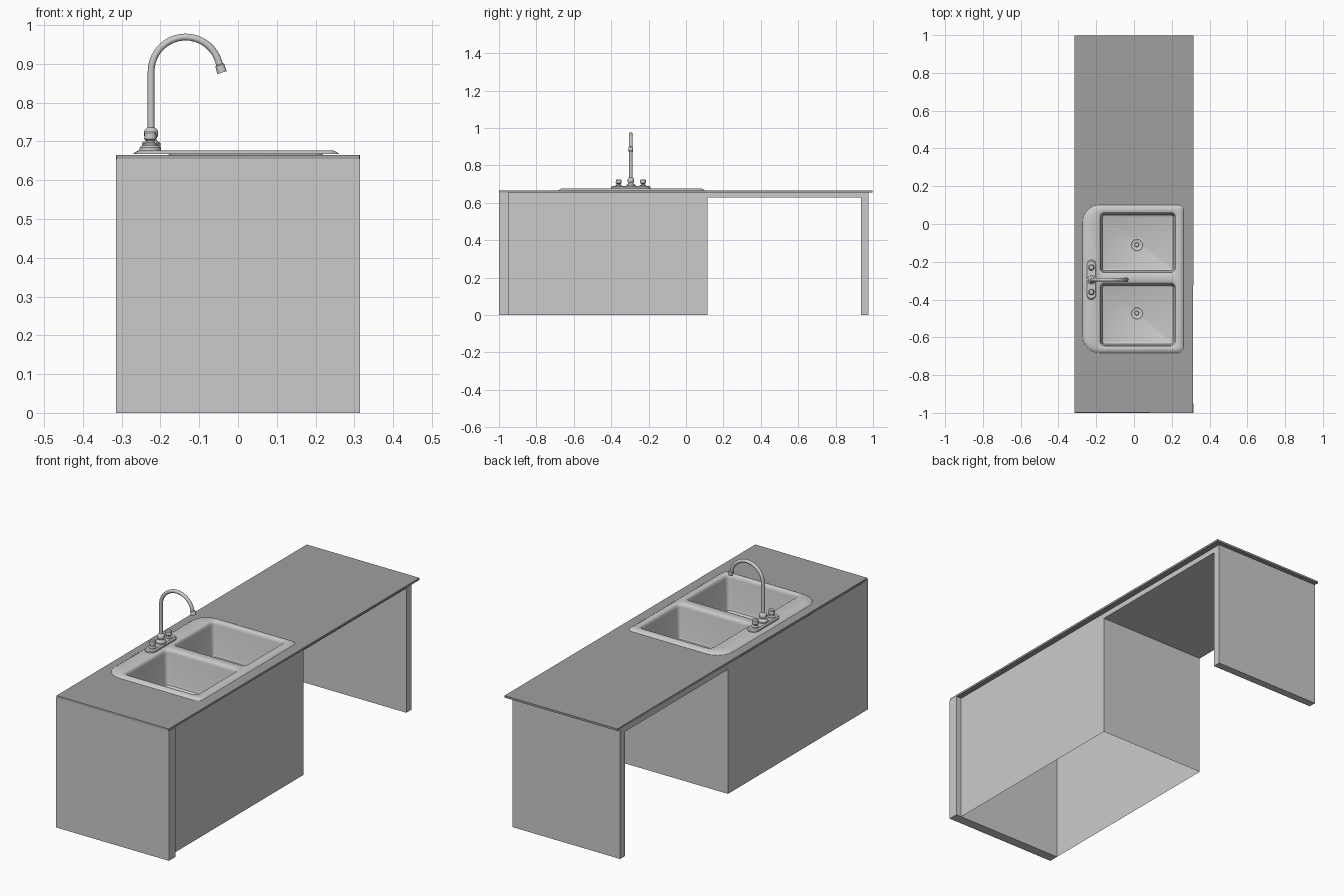
import bpy, bmesh, math
from mathutils import Vector

if "Cube" in bpy.data.objects:
    bpy.data.objects.remove(bpy.data.objects["Cube"])


def finish(name, bm, smooth=None, color=None):
    bmesh.ops.recalc_face_normals(bm, faces=bm.faces)
    me = bpy.data.meshes.new(name)
    bm.to_mesh(me)
    bm.free()
    ob = bpy.data.objects.new(name, me)
    bpy.context.collection.objects.link(ob)
    if color:
        mat = bpy.data.materials.new(name + "_material")
        mat.diffuse_color = color
        mat.use_nodes = True
        mat.node_tree.nodes["Principled BSDF"].inputs["Base Color"].default_value = mat.diffuse_color
        me.materials.append(mat)
    if smooth:
        bpy.ops.object.select_all(action='DESELECT')
        bpy.context.view_layer.objects.active = ob
        ob.select_set(True)
        bpy.ops.object.shade_smooth_by_angle(angle=math.radians(smooth))
    return ob


def box(name, x, y, z, open_sides=()):
    """Box from ranges; open_sides lists the face directions to leave out."""
    bm = bmesh.new()
    bmesh.ops.create_cube(bm, size=1)
    gone = [f for f in bm.faces for d in open_sides if f.normal.dot(Vector(d)) > .9]
    bmesh.ops.delete(bm, geom=gone, context='FACES')
    for v in bm.verts:
        v.co = [a + (c + .5) * (b - a) for c, (a, b) in zip(v.co, (x, y, z))]
    return finish(name, bm)


def outline(bm, rect, radii, z, inset=0, n=6):
    """Rounded rectangle of vertices; radii = (left, right)."""
    x0, x1, y0, y1 = rect
    x0, x1, y0, y1 = x0 + inset, x1 - inset, y0 + inset, y1 - inset
    rl, rr = (max(r - inset, .002) for r in radii)
    corners = [(x1 - rr, y1 - rr, rr, 0), (x0 + rl, y1 - rl, rl, 90),
               (x0 + rl, y0 + rl, rl, 180), (x1 - rr, y0 + rr, rr, 270)]
    out = []
    for cx, cy, r, a0 in corners:
        for i in range(n + 1):
            a = math.radians(a0 + 90 * i / n)
            out.append(bm.verts.new((cx + r * math.cos(a), cy + r * math.sin(a), z)))
    return out


def bridge(bm, a, b):
    n = len(a)
    for i in range(n):
        bm.faces.new((a[i], a[(i + 1) % n], b[(i + 1) % n], b[i]))


def loop_edges(bm, vs):
    out = []
    for i in range(len(vs)):
        pair = (vs[i - 1], vs[i])
        out.append(bm.edges.get(pair) or bm.edges.new(pair))
    return out


def sweep(name, rows, segs=20, sy=1.0):
    """Tube through rows of (centre, tangent angle from vertical in xz, radius)."""
    bm = bmesh.new()
    rings = []
    for c, t, r in rows:
        u = Vector((math.cos(t), 0, -math.sin(t)))
        rings.append([bm.verts.new(Vector(c) + u * r * math.cos(a) + Vector((0, r * sy * math.sin(a), 0)))
                      for a in (2 * math.pi * i / segs for i in range(segs))])
    for a, b in zip(rings, rings[1:]):
        bridge(bm, a, b)
    bm.faces.new(rings[0])
    bm.faces.new(rings[-1])
    return finish(name, bm, 40)


def lathe(name, x, y, profile):
    return sweep(name, [((x, y, z), 0, r) for r, z in profile])


# Cabinet shell, end panel, knee-space shelf and far leg panel
box("end_panel", (-.315, .315), (-1, -.95), (0, .655))
box("cabinet", (-.315, .285), (-.95, .115), (0, .655), ((0, 0, 1), (0, 0, -1), (0, -1, 0)))
box("under_top_board", (-.315, .285), (.115, .936), (.628, .655))
box("leg_panel", (-.315, .285), (.936, .975), (0, .655))

# Countertop with the sink opening cut through
bm = bmesh.new()
loops = []
for z in (.655, .665):
    outer = outline(bm, (-.315, .315, -1, 1), (0, 0), z, n=1)
    hole = outline(bm, (-.205, .238, -.668, .082), (.03, .03), z)
    bmesh.ops.triangle_fill(bm, edges=loop_edges(bm, outer) + loop_edges(bm, hole), use_beauty=True)
    loops.append((outer, hole))
for a, b in zip(*loops):
    bridge(bm, a, b)
bmesh.ops.remove_doubles(bm, verts=bm.verts, dist=.0035)
finish("countertop", bm, color=(.35, .35, .35, 1))

# Double-bowl sink: raised rim, bevelled edge and two bowls
bm = bmesh.new()
rim = (-.272, .262, -.682, .1)
bowls = [(-.185, .225, -.265, .065), (-.185, .225, -.652, -.308)]
foot, edge, top = (outline(bm, rim, (.09, .03), z, i) for z, i in ((.667, 0), (.672, .007), (.677, .016)))
bridge(bm, foot, edge)
bridge(bm, edge, top)
edges = loop_edges(bm, top)
for rect in bowls:
    steps = [outline(bm, rect, (.03, .03), z, i) for z, i in
             ((.677, 0), (.673, .005), (.66, .008), (.515, .014), (.503, .018), (.498, .027))]
    for a, b in zip(steps, steps[1:]):
        bridge(bm, a, b)
    bm.faces.new(steps[-1])
    edges += loop_edges(bm, steps[0])
bmesh.ops.triangle_fill(bm, edges=edges, use_beauty=True)
finish("sink", bm, 40)

# Drains
for i, y in enumerate((-.11, -.472)):
    lathe(f"drain_{i + 1}", .015, y, [(.036, .497), (.036, .5), (.03, .502), (.026, .499), (.012, .499), (.01, .504)])

# Faucet base plate
fx, fy = -.226, -.295
bm = bmesh.new()
plate = [outline(bm, (fx - .028, fx + .028, fy - .105, fy + .105), (.028, .028), z, i)
         for z, i in ((.676, 0), (.684, 0), (.69, .006))]
for a, b in zip(plate, plate[1:]):
    bridge(bm, a, b)
bm.faces.new(plate[-1])
finish("faucet_base", bm, 40)

# Tap handles
for side, dy in (("left", -.065), ("right", .065)):
    lathe(f"{side}_handle", fx, fy + dy, [(.018, .688), (.018, .693), (.011, .697), (.011, .702),
                                          (.016, .706), (.015, .722), (.011, .726)])

# Spout collar
lathe("spout_collar", fx + .002, fy, [(.024, .688), (.024, .696), (.015, .702), (.013, .707), (.018, .714),
                                      (.018, .727), (.013, .733), (.009, .736)])

# Gooseneck spout with flared nozzle
cx, cz, R = -.135, .88, .089
rows = [((cx - R, fy, .69), 0, .0088)]
for i in range(21):
    a = math.radians(180 - 163 * i / 20)
    rows.append(((cx + R * math.cos(a), fy, cz + R * math.sin(a)), math.pi - a, .0088))
end, t = Vector(rows[-1][0]), rows[-1][1]
d = Vector((math.sin(t), 0, math.cos(t)))
rows += [(end + d * s, t, r) for s, r in ((.008, .009), (.01, .012), (.03, .0125), (.03, .009), (.022, .009))]
sweep("spout", rows)
